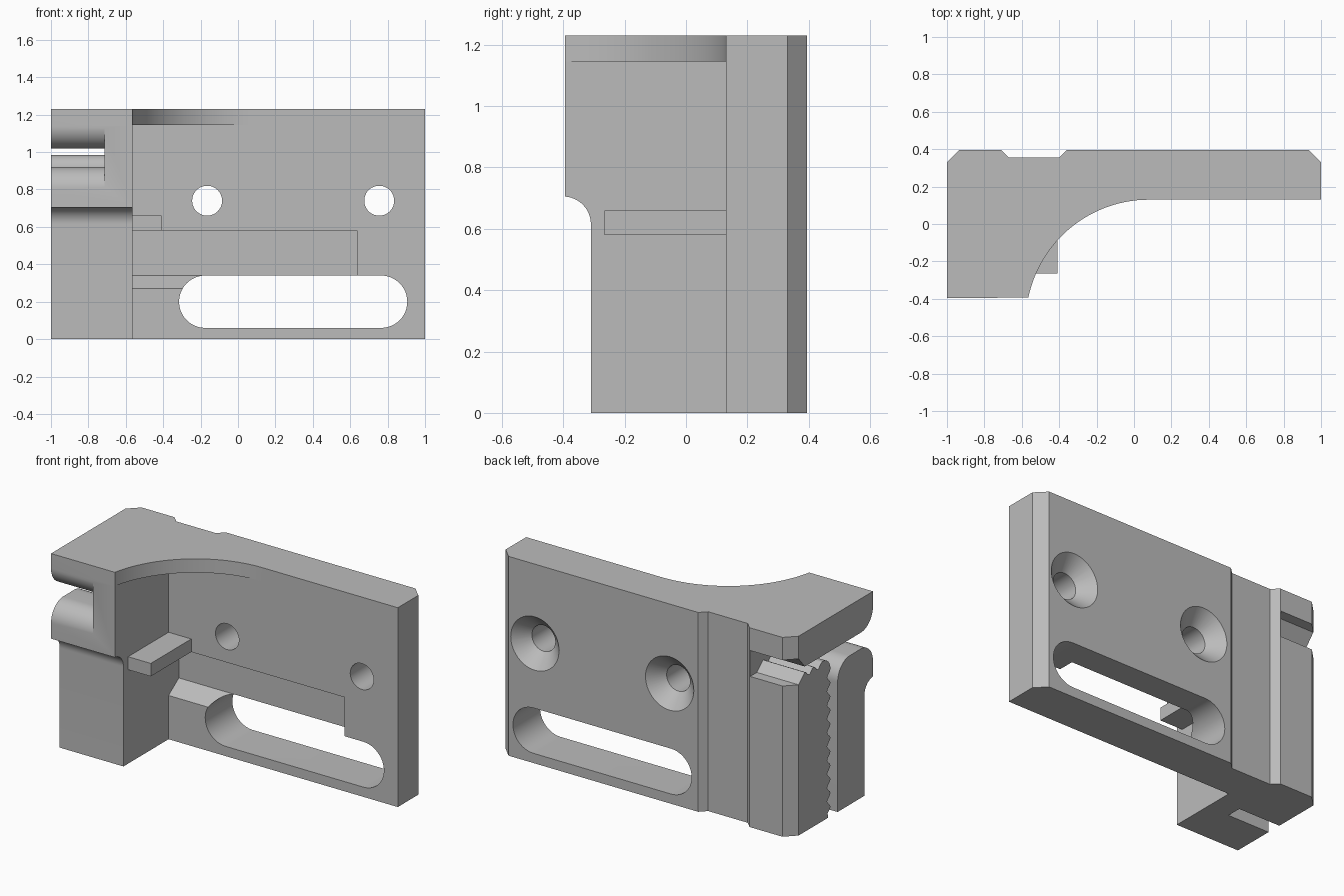
import bpy, bmesh
from math import sin, cos, pi, radians, sqrt
from mathutils import Vector

if "Cube" in bpy.data.objects:
    bpy.data.objects.remove(bpy.data.objects["Cube"])

grey = bpy.data.materials.new("plain grey")
grey.use_nodes = True
grey.diffuse_color = (0.5, 0.5, 0.5, 1)
grey.node_tree.nodes["Principled BSDF"].inputs["Base Color"].default_value = (0.5, 0.5, 0.5, 1)


def prism(name, profile, axis, start, end):
    """Extrude a closed 2D profile along one axis."""
    place = {"x": lambda a, b, c: (c, a, b),
             "y": lambda a, b, c: (a, c, b),
             "z": lambda a, b, c: (a, b, c)}[axis]
    bm = bmesh.new()
    face = bm.faces.new([bm.verts.new(place(a, b, start)) for a, b in profile])
    ext = bmesh.ops.extrude_face_region(bm, geom=[face])["geom"]
    shift = Vector(place(0, 0, end - start))
    bmesh.ops.translate(bm, vec=shift, verts=[g for g in ext if isinstance(g, bmesh.types.BMVert)])
    bmesh.ops.recalc_face_normals(bm, faces=bm.faces)
    mesh = bpy.data.meshes.new(name)
    bm.to_mesh(mesh)
    bm.free()
    mesh.materials.append(grey)
    obj = bpy.data.objects.new(name, mesh)
    bpy.context.collection.objects.link(obj)
    return obj


def arc(cx, cy, r, a0, a1, steps=16):
    angles = [radians(a0 + (a1 - a0) * i / steps) for i in range(steps + 1)]
    return [(cx + r * cos(a), cy + r * sin(a)) for a in angles]


def rect(a0, a1, b0, b1):
    return [(a0, b0), (a1, b0), (a1, b1), (a0, b1)]


def cone(name, x, z, y0, r0, y1, r1):
    """Round cutter along y with a radius at each end."""
    bm = bmesh.new()
    rings = [[bm.verts.new((a, y, b)) for a, b in arc(x, z, r, 0, 360, 48)[:-1]]
             for y, r in ((y0, r0), (y1, r1))]
    bm.faces.new(rings[0])
    bm.faces.new(rings[1])
    for i in range(48):
        j = (i + 1) % 48
        bm.faces.new((rings[0][i], rings[0][j], rings[1][j], rings[1][i]))
    bmesh.ops.recalc_face_normals(bm, faces=bm.faces)
    mesh = bpy.data.meshes.new(name)
    bm.to_mesh(mesh)
    bm.free()
    mesh.materials.append(grey)
    obj = bpy.data.objects.new(name, mesh)
    bpy.context.collection.objects.link(obj)
    return obj


def select(obj):
    bpy.ops.object.select_all(action="DESELECT")
    obj.select_set(True)
    bpy.context.view_layer.objects.active = obj


def cut(obj, cutter):
    cutter.hide_render = True
    select(obj)
    mod = obj.modifiers.new("cut", "BOOLEAN")
    mod.operation, mod.solver, mod.object = "DIFFERENCE", "EXACT", cutter
    bpy.ops.object.modifier_apply(modifier=mod.name)
    bpy.data.objects.remove(cutter)


# Body outline: plate, side block and curved web between them
front, back, wall, plate = -0.395, 0.395, -0.565, 0.13
sweep_r, sweep_x = 0.659, 0.08
sweep = [(x, plate - sweep_r + sqrt(sweep_r ** 2 - (x - sweep_x) ** 2))
         for x in [sweep_x + (wall - sweep_x) * sin(pi / 2 * i / 32) for i in range(33)]]
outline = [(1, plate), (1, 0.33), (0.935, back), (-0.36, back), (-0.40, 0.355),
           (-0.67, 0.355), (-0.71, back), (-0.935, back), (-1, 0.33), (-1, front)]
body = prism("bracket_body", outline + sweep[::-1], "z", 0, 1.23)

# Open space under the curved web
cut(body, prism("web_cutter", rect(wall, 0.3, -0.6, plate), "z", -0.1, 1.145))

# Step and cove on the front of the block
cove = [(-0.5, -0.1), (-0.31, -0.1)] + arc(-0.4, 0.615, 0.09, 0, 90) + [(-0.5, 0.705)]
cut(body, prism("cove_cutter", cove, "x", -1.1, -0.5))

# Toothed strap channel in the block's outer side
pitch, depth = 0.085, 0.032
face_y, top_z = 0.02, 0.985
wave = [(i * pitch / 8, depth * (1 - cos(2 * pi * i / 8)) / 2) for i in range(500)]
top_teeth = [(0.27 - d, top_z - h) for d, h in wave if d < 2.1 * pitch]
side_teeth = [(face_y + h, top_z - 0.075 - d) for d, h in wave if d < 0.89]
channel = ([(-0.5, 1.14)] + arc(-0.275, 1.14, 0.12, 180, 270)
           + [(0.27, 1.02), (0.33, 1.09), (0.5, 1.09), (0.5, 0.93), (0.33, 0.93)]
           + top_teeth + arc(face_y + 0.075, top_z - 0.075, 0.075, 90, 180, 8)[:-1]
           + side_teeth + [(face_y, -0.1), (-0.05, -0.1)]
           + arc(-0.17, 0.8, 0.12, 0, 90) + arc(-0.275, 0.8, 0.12, 90, 180) + [(-0.5, 0.8)])
cut(body, prism("channel_cutter", channel, "x", -1.1, -0.715))

# Shallow recess with a sloping floor on the plate front
recess = [(0, 0.27), (plate, 0.27), (0.23, 0.34), (0.23, 0.58), (0, 0.58)]
cut(body, prism("recess_cutter", recess, "x", wall, 0.635))

# Long slot
slot = arc(-0.175, 0.2, 0.14, 90, 270, 24) + arc(0.765, 0.2, 0.14, -90, 90, 24)
cut(body, prism("slot_cutter", slot, "y", 0, 0.6))

# Screw holes, countersunk from the back
for x in (-0.165, 0.755):
    cut(body, cone("hole_cutter", x, 0.74, 0, 0.08, 0.6, 0.08))
    cut(body, cone("countersink_cutter", x, 0.74, back - 0.085, 0.08, back + 0.01, 0.175))

# Small tab beside the block
tab = prism("side_tab", rect(wall - 0.02, -0.41, -0.265, plate + 0.02), "z", 0.58, 0.66)

for part in (body, tab):
    select(part)
    bpy.ops.object.shade_smooth_by_angle(angle=radians(30))
